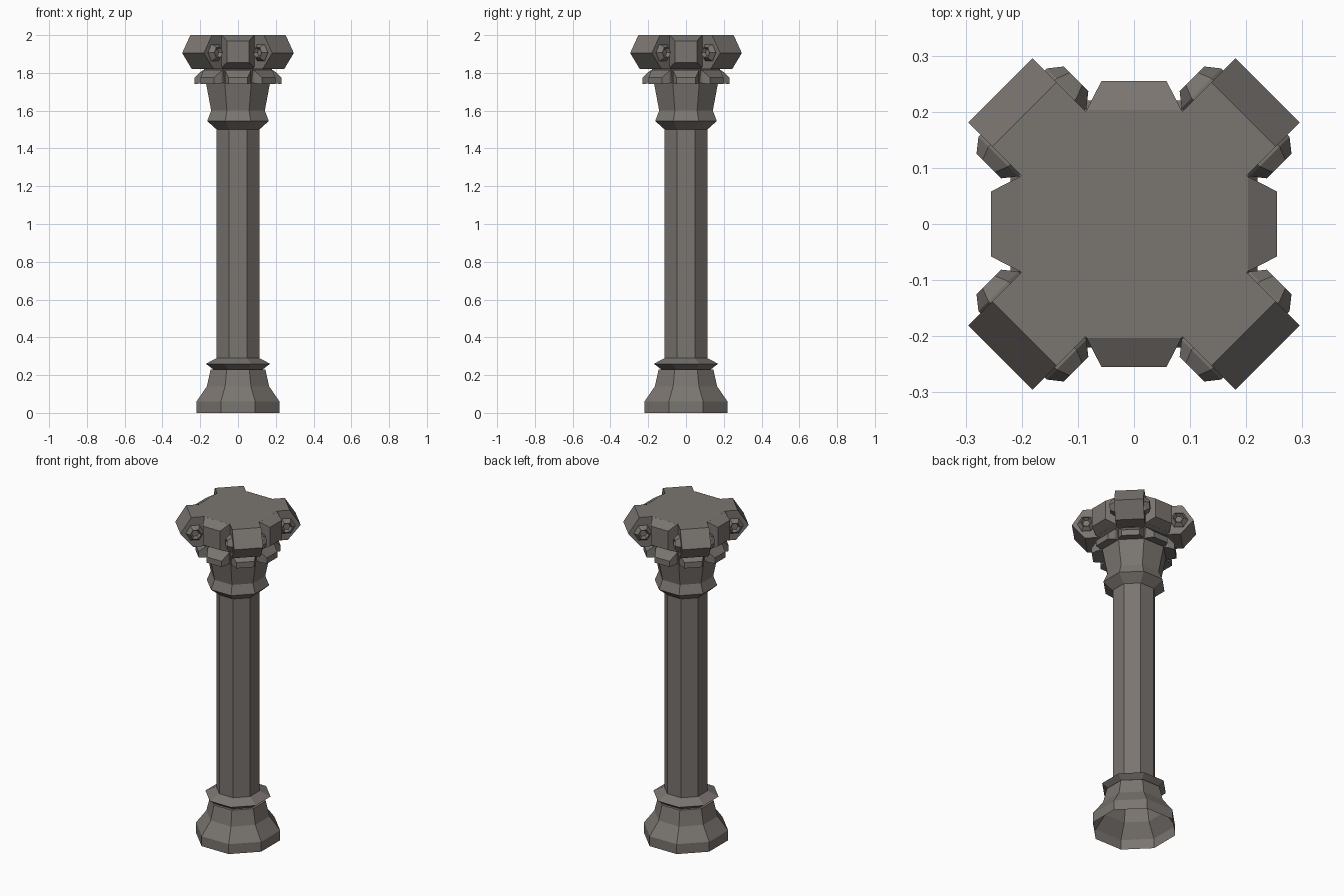
import bpy, bmesh
from math import pi, cos, sin
from mathutils import Matrix, Vector

if "Cube" in bpy.data.objects:
    bpy.data.objects.remove(bpy.data.objects["Cube"])

# Dark warm stone
stone = bpy.data.materials.new("dark_stone")
stone.diffuse_color = (0.194, 0.176, 0.161, 1)
stone.use_nodes = True
stone.node_tree.nodes["Principled BSDF"].inputs["Base Color"].default_value = stone.diffuse_color


def make(name, rings, angle=0.0, cap_start=True, cap_end=True):
    """Loft a list of equal-length point rings, turned about z by angle."""
    bm = bmesh.new()
    rot = Matrix.Rotation(angle, 3, 'Z')
    loops = [[bm.verts.new(rot @ Vector(p)) for p in ring] for ring in rings]
    n = len(loops[0])
    for a, b in zip(loops, loops[1:]):
        for i in range(n):
            j = (i + 1) % n
            bm.faces.new((a[i], a[j], b[j], b[i]))
    if cap_start:
        bm.faces.new(loops[0][::-1])
    if cap_end:
        bm.faces.new(loops[-1])
    if cap_start and cap_end:
        bmesh.ops.recalc_face_normals(bm, faces=bm.faces[:])
    me = bpy.data.meshes.new(name)
    bm.to_mesh(me)
    bm.free()
    me.materials.append(stone)
    ob = bpy.data.objects.new(name, me)
    bpy.context.collection.objects.link(ob)
    return ob


def octagon(apothem, z):
    r = apothem / cos(pi / 8)
    return [(r * cos(pi / 8 + i * pi / 4), r * sin(pi / 8 + i * pi / 4), z) for i in range(8)]


def rect(out, half, z0, z1):
    return [(out, -half, z0), (out, half, z0), (out, half, z1), (out, -half, z1)]


def hexagon(u, v, z, r):
    return [(u + r * cos(i * pi / 3), v, z + r * sin(i * pi / 3)) for i in range(6)]


# Octagonal body: flared base, ring, shaft and bell of the capital
profile = [(0.22, 0), (0.22, 0.06), (0.165, 0.14), (0.145, 0.23), (0.132, 0.231), (0.17, 0.26),
           (0.113, 0.29), (0.113, 1.50), (0.163, 1.545), (0.142, 1.60), (0.17, 1.75),
           (0.18, 1.82), (0.203, 1.83), (0.203, 2.0)]
make("column_body", [octagon(a, z) for a, z in profile], cap_start=False)

# Collar of eight short leaves
for i in range(8):
    make("collar_leaf", [rect(0.165, 0.068, 1.75, 1.82), rect(0.193, 0.068, 1.745, 1.81),
                         rect(0.23, 0.05, 1.74, 1.775)], i * pi / 4)

# Side blocks and diagonal scrolls of the capital
scroll = [(0.203, 2.0), (0.276, 2.0), (0.337, 1.905), (0.265, 1.82), (0.18, 1.82)]
for i in range(4):
    a = i * pi / 2
    make("side_block", [rect(0.2035, 0.084, 1.83, 2.0), rect(0.255, 0.058, 1.855, 1.97)], a)
    a += pi / 4
    make("corner_scroll", [[(u, s * 0.081, z) for u, z in scroll] for s in (-1, 1)], a)
    # Hexagonal bosses with a small recess on both scroll cheeks
    for s in (-1, 1):
        make("scroll_boss", [hexagon(0.256, s * v, 1.907, r) for v, r in
                             ((0.075, 0.05), (0.086, 0.05), (0.11, 0.031), (0.092, 0.02))], a)
